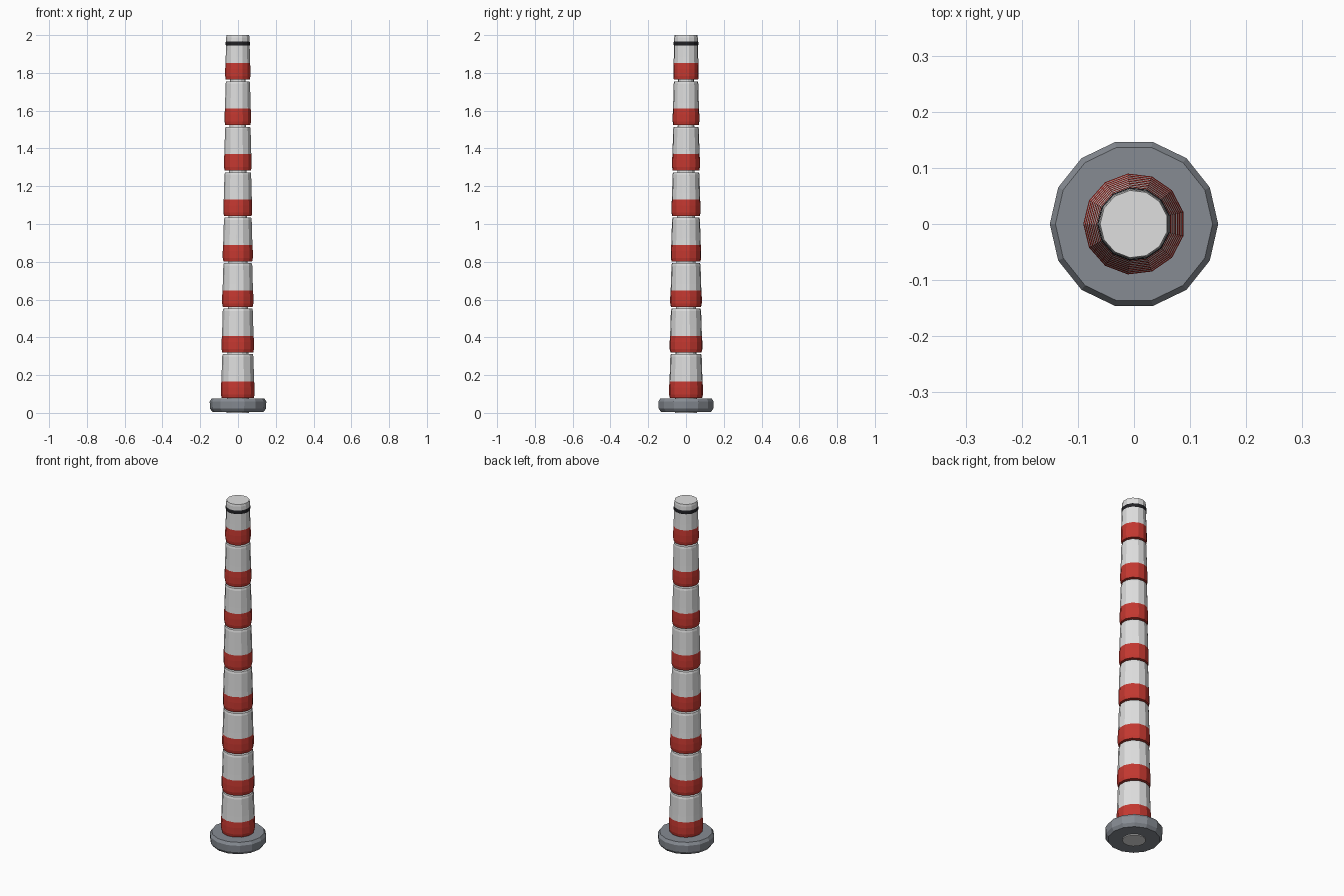
import bpy, bmesh, math

if "Cube" in bpy.data.objects:
    bpy.data.objects.remove(bpy.data.objects["Cube"])


def mat(name, rgb):
    m = bpy.data.materials.new(name)
    m.diffuse_color = (*rgb, 1)
    m.use_nodes = True
    m.node_tree.nodes["Principled BSDF"].inputs["Base Color"].default_value = m.diffuse_color
    return m


WHITE = mat("white", (0.74, 0.74, 0.74))
RED = mat("red", (0.56, 0.04, 0.03))
GREY = mat("grey", (0.24, 0.26, 0.29))
BLACK = mat("black", (0.015, 0.015, 0.018))


def lathe(name, profile, sides, start, mats, rule=lambda z: 0):
    """Revolve a (radius, z) profile into a closed flat-faced solid."""
    bm = bmesh.new()
    rings = [[bm.verts.new((r * math.cos(start + math.tau * i / sides),
                            r * math.sin(start + math.tau * i / sides), z))
              for i in range(sides)] for r, z in profile]
    bm.faces.new(rings[0][::-1])
    bm.faces.new(rings[-1])
    for a, b in zip(rings, rings[1:]):
        for i in range(sides):
            j = (i + 1) % sides
            bm.faces.new((a[i], a[j], b[j], b[i]))
    for f in bm.faces:
        f.material_index = rule(f.calc_center_median().z)
    me = bpy.data.meshes.new(name)
    bm.to_mesh(me)
    bm.free()
    for m in mats:
        me.materials.append(m)
    ob = bpy.data.objects.new(name, me)
    bpy.context.collection.objects.link(ob)
    return ob


# Heavy foot
lathe("base", [(0.135, 0.005), (0.148, 0.022), (0.15, 0.06), (0.14, 0.076)],
      14, 0, [GREY])

# Slim inner pole, seen only in the joints
lathe("core", [(0.06, 0.0), (0.04, 1.9)], 13, math.pi, [WHITE])

# Eight tapering segments, red below and white above
PITCH = 0.2407
for k in range(8):
    z = 0.08 + k * PITCH
    r = 0.0905 - 0.00325 * k
    top = 2.0 if k == 7 else z + 0.231
    lathe(f"segment_{k + 1}",
          [(r * 0.955, z), (r, z + 0.018), (r, z + 0.055), (r * 0.975, z + 0.087),
           (r * 0.96, z + 0.12), (r * 0.925, top - 0.012), (r * 0.89, top)],
          13, math.pi, [RED, WHITE], lambda c, z=z: 0 if c < z + 0.087 else 1)

# Dark band near the tip
lathe("tip_band", [(0.063, 1.944), (0.0655, 1.948), (0.0655, 1.962), (0.063, 1.966)],
      13, math.pi, [BLACK])
